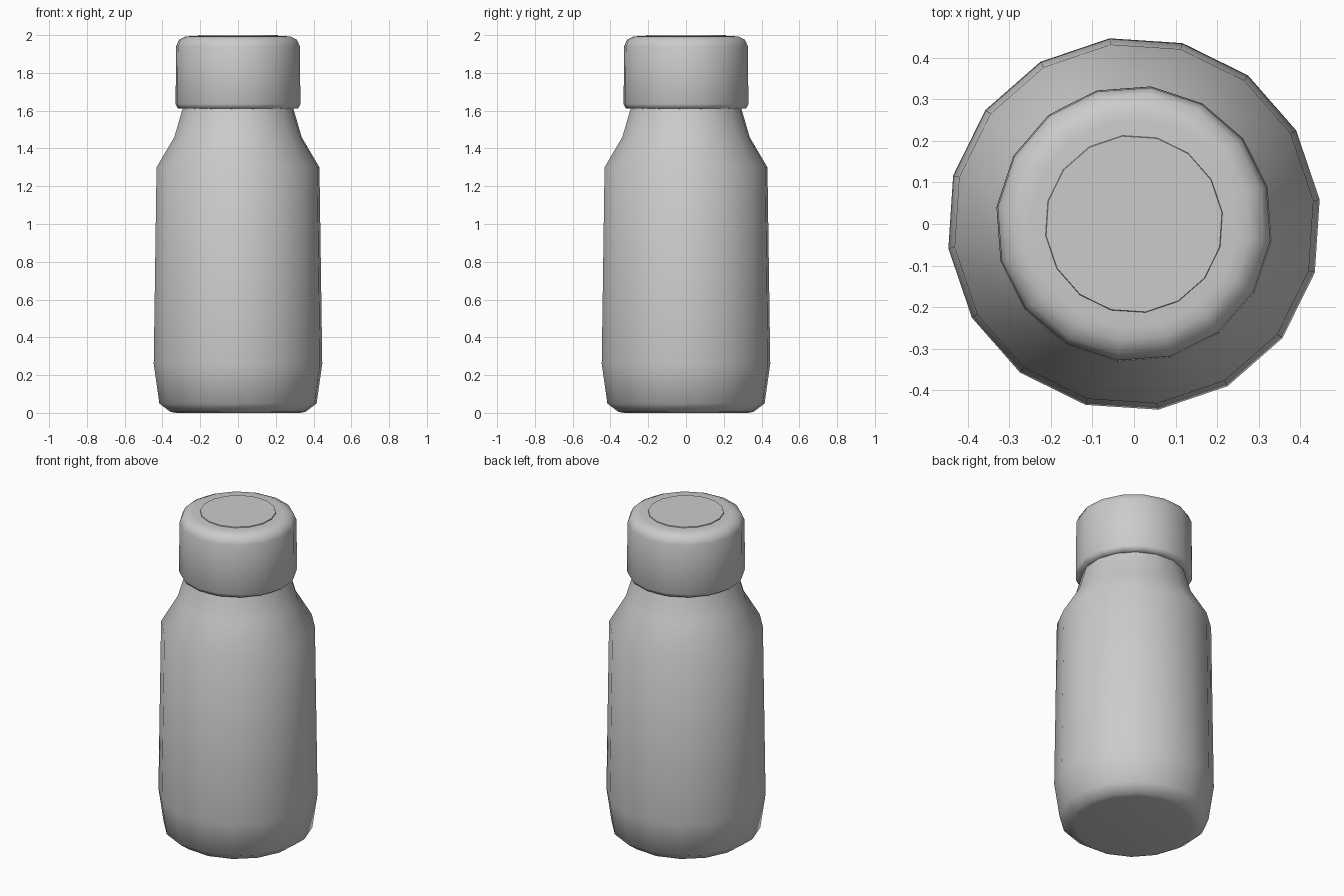
import bpy, bmesh, math

cube = bpy.data.objects.get("Cube")
if cube:
    bpy.data.objects.remove(cube, do_unlink=True)

SIDES = 16

grey = bpy.data.materials.new("light_grey")
grey.use_nodes = True
grey.diffuse_color = (0.6, 0.6, 0.6, 1)
grey.node_tree.nodes["Principled BSDF"].inputs["Base Color"].default_value = (0.6, 0.6, 0.6, 1)


def lathe(name, profile, turn, smooth=60):
    """Revolve (radius, height) points listed bottom to top, closing both ends."""
    bm = bmesh.new()
    rings = []
    for r, z in profile:
        angles = [math.radians(turn) + math.tau * i / SIDES for i in range(SIDES)]
        rings.append([bm.verts.new((r * math.cos(a), r * math.sin(a), z)) for a in angles])
    for low, high in zip(rings, rings[1:]):
        for i in range(SIDES):
            j = (i + 1) % SIDES
            bm.faces.new((low[i], low[j], high[j], high[i]))
    bm.faces.new(rings[0][::-1])
    bm.faces.new(rings[-1])
    mesh = bpy.data.meshes.new(name)
    bm.to_mesh(mesh)
    bm.free()
    mesh.materials.append(grey)
    obj = bpy.data.objects.new(name, mesh)
    bpy.context.collection.objects.link(obj)
    bpy.ops.object.select_all(action="DESELECT")
    obj.select_set(True)
    bpy.context.view_layer.objects.active = obj
    bpy.ops.object.shade_smooth_by_angle(angle=math.radians(smooth))
    return obj


# Bottle with rounded base, gently tapering wall, shoulder and neck
lathe("bottle_body", [
    (0.33, 0), (0.36, 0.005), (0.42, 0.05), (0.45, 0.26),
    (0.435, 1.30), (0.34, 1.46), (0.29, 1.63),
], 7.5)

# Screw cap with rounded rims
lathe("cap", [
    (0.29, 1.61), (0.322, 1.613), (0.333, 1.635), (0.33, 1.94),
    (0.315, 1.975), (0.28, 1.992), (0.25, 1.995),
], -7)

# Thin raised disc on the lid
lathe("cap_disc", [(0.215, 1.993), (0.213, 2.0)], 7.5, 30)
